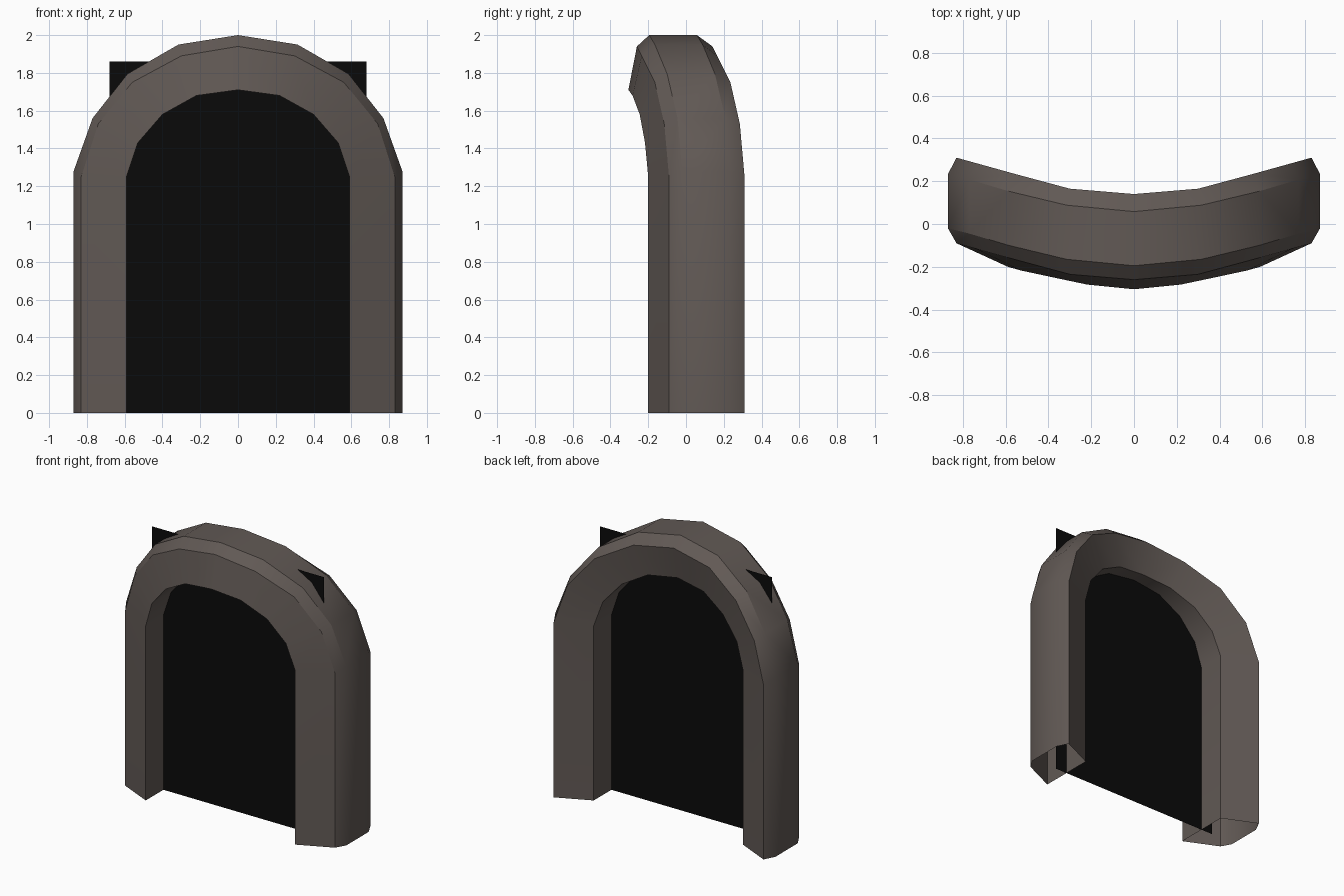
import bpy, bmesh, math

if "Cube" in bpy.data.objects:
    bpy.data.objects.remove(bpy.data.objects["Cube"])


def material(name, colour):
    m = bpy.data.materials.new(name)
    m.diffuse_color = (*colour, 1)
    m.use_nodes = True
    m.node_tree.nodes["Principled BSDF"].inputs["Base Color"].default_value = m.diffuse_color
    return m


def add_object(name, bm, mat):
    me = bpy.data.meshes.new(name)
    bm.to_mesh(me)
    bm.free()
    me.materials.append(mat)
    ob = bpy.data.objects.new(name, me)
    bpy.context.collection.objects.link(ob)
    return ob


# Half-arch stations from the leg top to the crown: x, z and front y per rail
inner = [(.59, 1.25, -.2), (.53, 1.43, -.217), (.4, 1.58, -.245), (.22, 1.68, -.283), (0, 1.71, -.305)]
chamfer = [(.83, 1.25, -.09), (.74, 1.53, -.115), (.56, 1.75, -.165), (.3, 1.89, -.235), (0, 1.94, -.26)]
outer = [(.87, 1.28, -.02), (.77, 1.56, -.045), (.585, 1.795, -.1), (.315, 1.95, -.165), (0, 2.0, -.195)]


def rail(pts, dy):
    pts = [(pts[0][0], 0, pts[0][2])] + pts
    return [(x, y + dy, z) for x, z, y in pts]


# Stone surround: six rails bridged into a tube, open at the foot
rails = [rail(inner, 0), rail(chamfer, 0), rail(outer, 0),
         rail(outer, .253), rail(chamfer, .4), rail(inner, .4)]
bm = bmesh.new()
rows = [[bm.verts.new(p) for p in r] for r in rails]
for i, a in enumerate(rows):
    b = rows[(i + 1) % len(rows)]
    for k in range(len(a) - 1):
        bm.faces.new((a[k], b[k], b[k + 1], a[k + 1]))
bmesh.ops.recalc_face_normals(bm, faces=bm.faces)
# make sure the outer side faces point outward
bm.normal_update()
side = max(bm.faces, key=lambda f: f.calc_center_median().x)
if side.normal.x < 0:
    bmesh.ops.reverse_faces(bm, faces=bm.faces)
arch = add_object("arch_surround", bm, material("stone", (.12, .1, .09)))
mirror = arch.modifiers.new("mirror", 'MIRROR')
mirror.use_clip = True
bpy.context.view_layer.objects.active = arch
arch.select_set(True)
bpy.ops.object.modifier_apply(modifier="mirror")
bpy.ops.object.shade_smooth_by_angle(angle=math.radians(30))

# Dark panel filling the opening
bm = bmesh.new()
bm.faces.new([bm.verts.new(p) for p in
              ((-.68, 0, 0), (.68, 0, 0), (.68, 0, 1.86), (-.68, 0, 1.86))])
add_object("dark_opening", bm, material("black", (.003, .003, .003)))
